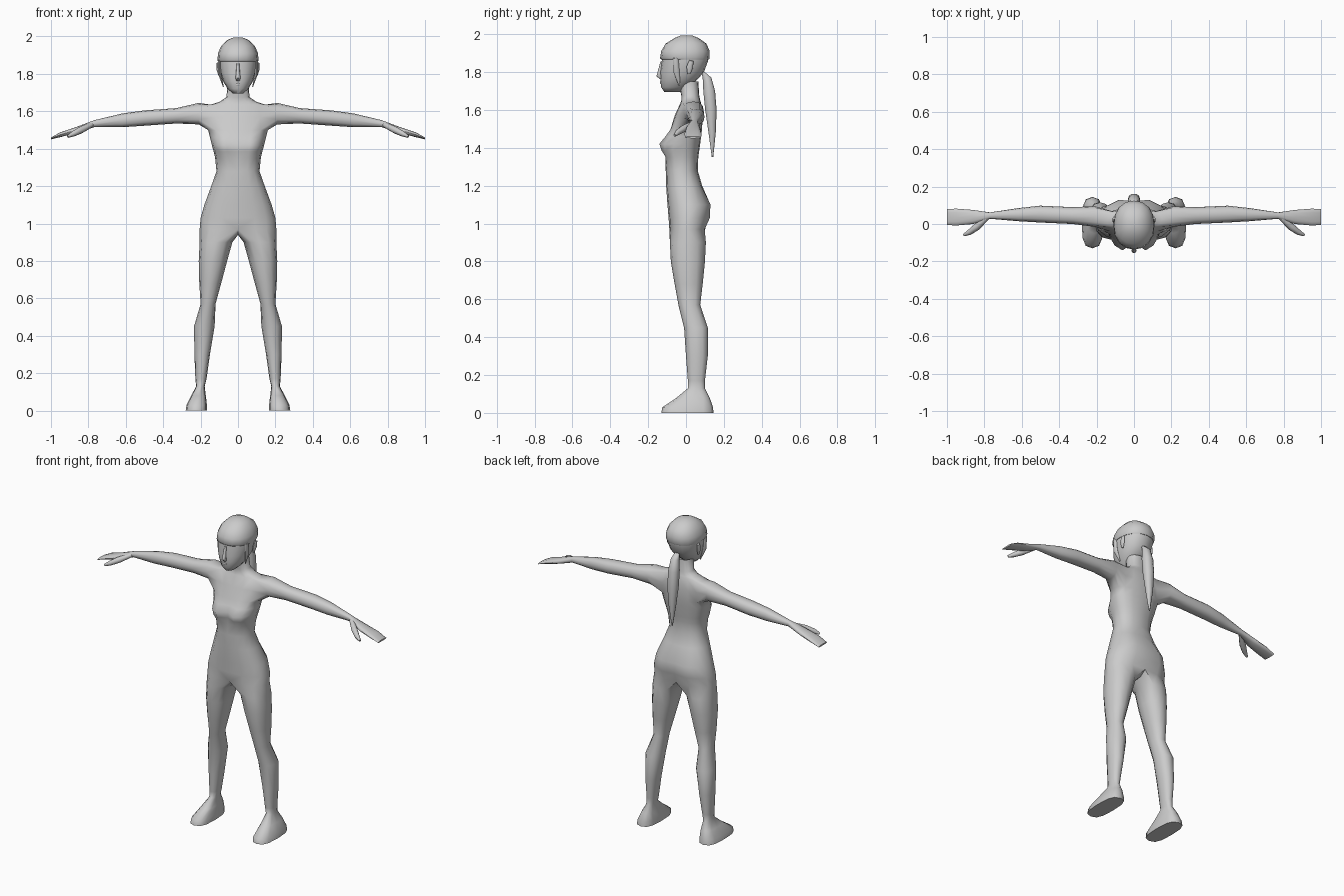
import bpy
import bmesh
from math import sin, cos, pi, radians, exp, copysign
from mathutils import Matrix, Vector

if "Cube" in bpy.data.objects:
    bpy.data.objects.remove(bpy.data.objects["Cube"])

GREY = (0.6, 0.6, 0.6, 1)
clay = bpy.data.materials.new("plain grey")
clay.use_nodes = True
clay.diffuse_color = GREY
clay.node_tree.nodes["Principled BSDF"].inputs["Base Color"].default_value = GREY


def soft(value, power):
    return copysign(abs(value) ** power, value)


def oval(angle, low, high, power=0.85):
    """Point on a rounded box between two corners."""
    c = (Vector(low) + Vector(high)) / 2
    h = (Vector(high) - Vector(low)) / 2
    return c.x + h.x * soft(cos(angle), power), c.y + h.y * soft(sin(angle), power)


def bridge(bm, a, b, closed=True):
    count = len(a) if closed else len(a) - 1
    for i in range(count):
        j = (i + 1) % len(a)
        bm.faces.new((a[i], a[j], b[j], b[i]))


def finish(bm, name, mirrored=False, sharp=55):
    if mirrored:
        bmesh.ops.mirror(bm, geom=bm.verts[:] + bm.edges[:] + bm.faces[:],
                         matrix=Matrix(), merge_dist=0.0005, axis='X')
        bmesh.ops.remove_doubles(bm, verts=bm.verts[:], dist=0.0001)
    bmesh.ops.recalc_face_normals(bm, faces=bm.faces[:])
    mesh = bpy.data.meshes.new(name)
    bm.to_mesh(mesh)
    bm.free()
    mesh.materials.append(clay)
    mesh.polygons.foreach_set("use_smooth", [True] * len(mesh.polygons))
    mesh.set_sharp_from_angle(angle=radians(sharp))
    obj = bpy.data.objects.new(name, mesh)
    bpy.context.collection.objects.link(obj)


def loft(name, rows, sides=16, power=0.9):
    """Upright form from rows of height, half width, front and back."""
    bm = bmesh.new()
    rings = []
    for z, w, front, back in rows:
        points = [oval(2 * pi * i / sides, (-w, front), (w, back), power) for i in range(sides)]
        rings.append([bm.verts.new((x, y, z)) for x, y in points])
    for a, b in zip(rings, rings[1:]):
        bridge(bm, a, b)
    bm.faces.new(rings[0])
    bm.faces.new(rings[-1])
    finish(bm, name)


def tube(name, path, flat=1.0, sides=8, mirrored=True):
    """Tapering tube; flat squashes it sideways."""
    bm = bmesh.new()
    pts = [Vector(p[:3]) for p in path]
    turn = (pts[-1] - pts[0]).to_track_quat('Z', 'X')
    rings = []
    for p, row in zip(pts, path):
        ring = []
        for i in range(sides):
            a = 2 * pi * i / sides
            offset = turn @ Vector((cos(a), sin(a), 0)) * row[3]
            offset.x *= flat
            ring.append(bm.verts.new(p + offset))
        rings.append(ring)
    for a, b in zip(rings, rings[1:]):
        bridge(bm, a, b)
    bm.faces.new(rings[0])
    bm.faces.new(rings[-1])
    finish(bm, name, mirrored)


# Torso: half rings of height, half width, front, back
TORSO = [
    (.97, .205, -.088, .1), (1.03, .2, -.092, .112), (1.1, .18, -.098, .118),
    (1.2, .143, -.105, .085), (1.28, .115, -.107, .062), (1.35, .122, -.1, .065),
    (1.385, .13, -.095, .07), (1.42, .14, -.092, .075), (1.46, .15, -.085, .08),
    (1.5, .16, -.08, .085), (1.57, .16, -.06, .088), (1.635, .15, -.03, .08),
    (1.65, .1, -.025, .075), (1.675, .062, -.025, .07), (1.75, .055, -.04, .065)]
# Legs: height, inner, outer, front, back
LEG = [
    (.9, .03, .205, -.085, .105), (.8, .058, .21, -.08, .1), (.68, .09, .207, -.06, .088),
    (.57, .12, .2, -.04, .075), (.45, .125, .235, -.01, .115), (.3, .15, .233, 0, .115),
    (.17, .168, .228, .01, .1), (.13, .178, .224, .01, .1), (.08, .172, .25, -.05, .125),
    (.03, .166, .275, -.125, .143), (0, .165, .28, -.13, .145)]
# Arms: distance out, front, back, bottom, top
ARM = [
    (.21, -.015, .095, 1.53, 1.645), (.33, 0, .09, 1.535, 1.617), (.5, .008, .098, 1.523, 1.605),
    (.62, .015, .085, 1.515, 1.588), (.77, .028, .062, 1.515, 1.552),
    (.86, 0, .075, 1.485, 1.518), (.95, -.008, .082, 1.462, 1.488), (1, -.005, .08, 1.45, 1.46)]
ARMPIT = 9


def swell(x, z, at_x, at_z, size):
    return exp(-((x - at_x) / size) ** 2 - ((z - at_z) / size) ** 2)


bm = bmesh.new()
torso = []
for z, w, front, back in TORSO:
    ring = []
    for j in range(9):
        x, y = oval(j * pi / 8 - pi / 2, (-w, front), (w, back))
        if j in (0, 8):
            x = 0
        if j < 4:
            y -= .058 * swell(x, z, .075, 1.415, .055)
        elif j > 4:
            y += .025 * swell(x, z, .085, 1.06, .07)
        ring.append(bm.verts.new((x, y, z)))
    torso.append(ring)
for i, (a, b) in enumerate(zip(torso, torso[1:])):
    if i in (ARMPIT, ARMPIT + 1):
        bridge(bm, a[:3], b[:3], False)
        bridge(bm, a[6:], b[6:], False)
    else:
        bridge(bm, a, b, False)

# Arm and hand grow from the shoulder opening
low, mid, high = torso[ARMPIT:ARMPIT + 3]
last = low[2:7] + [mid[6]] + high[6:1:-1] + [mid[2]]
for x, front, back, bottom, top in ARM:
    ring = []
    for k in range(12):
        y, z = oval(radians(210 + 30 * k), (front, bottom), (back, top))
        ring.append(bm.verts.new((x, y, z)))
    bridge(bm, last, ring)
    last = ring
bm.faces.new(last)

# Leg and foot grow from the hip ring and the crotch strip
crotch = [bm.verts.new((0, y, .94)) for y in (.06, 0, -.055)]
last = torso[0] + crotch
for z, inner, outer, front, back in LEG:
    ring = []
    for k in range(12):
        power = .7 if z < .1 else .9
        x, y = oval(radians(30 * (k - 4)), (inner, front), (outer, back), power)
        ring.append(bm.verts.new((x, y, z)))
    bridge(bm, last, ring)
    last = ring
bm.faces.new(last)
finish(bm, "body", True)

# Thumbs
tube("thumbs", [(.78, .04, 1.53, .014), (.84, -.015, 1.5, .019),
                (.88, -.045, 1.48, .015), (.91, -.06, 1.465, .007)])

# Head and hair
loft("head", [
    (1.695, .028, -.115, -.03), (1.72, .055, -.131, .01), (1.76, .08, -.134, .06),
    (1.8, .094, -.136, .095), (1.86, .104, -.128, .117), (1.9, .104, -.127, .12),
    (1.95, .085, -.1, .1), (1.98, .055, -.055, .06)])
loft("hair_cap", [
    (1.865, .106, -.13, .12), (1.872, .11, -.137, .124), (1.91, .107, -.131, .125),
    (1.95, .09, -.108, .108), (1.98, .06, -.06, .066), (1.994, .025, -.025, .03)])
loft("ponytail", [
    (1.8, .015, .08, .1), (1.77, .024, .087, .135), (1.7, .033, .09, .155),
    (1.6, .033, .1, .163), (1.48, .022, .118, .158), (1.35, .003, .136, .144)], 10)
tube("side_locks", [(.099, -.055, 1.875, .014), (.098, -.05, 1.8, .016),
                    (.078, -.035, 1.73, .004)], .5)
tube("ears", [(.1, .015, 1.79, .008), (.106, .02, 1.825, .018),
              (.108, .028, 1.86, .012)], .5)

# Face details
tube("nose", [(0, -.128, 1.855, .007), (0, -.139, 1.8, .011),
              (0, -.142, 1.778, .014), (0, -.13, 1.762, .008)], 1, 8, False)
tube("lips", [(-.025, -.119, 1.743, .003), (0, -.131, 1.744, .008),
              (.025, -.119, 1.743, .003)], 1, 6, False)
